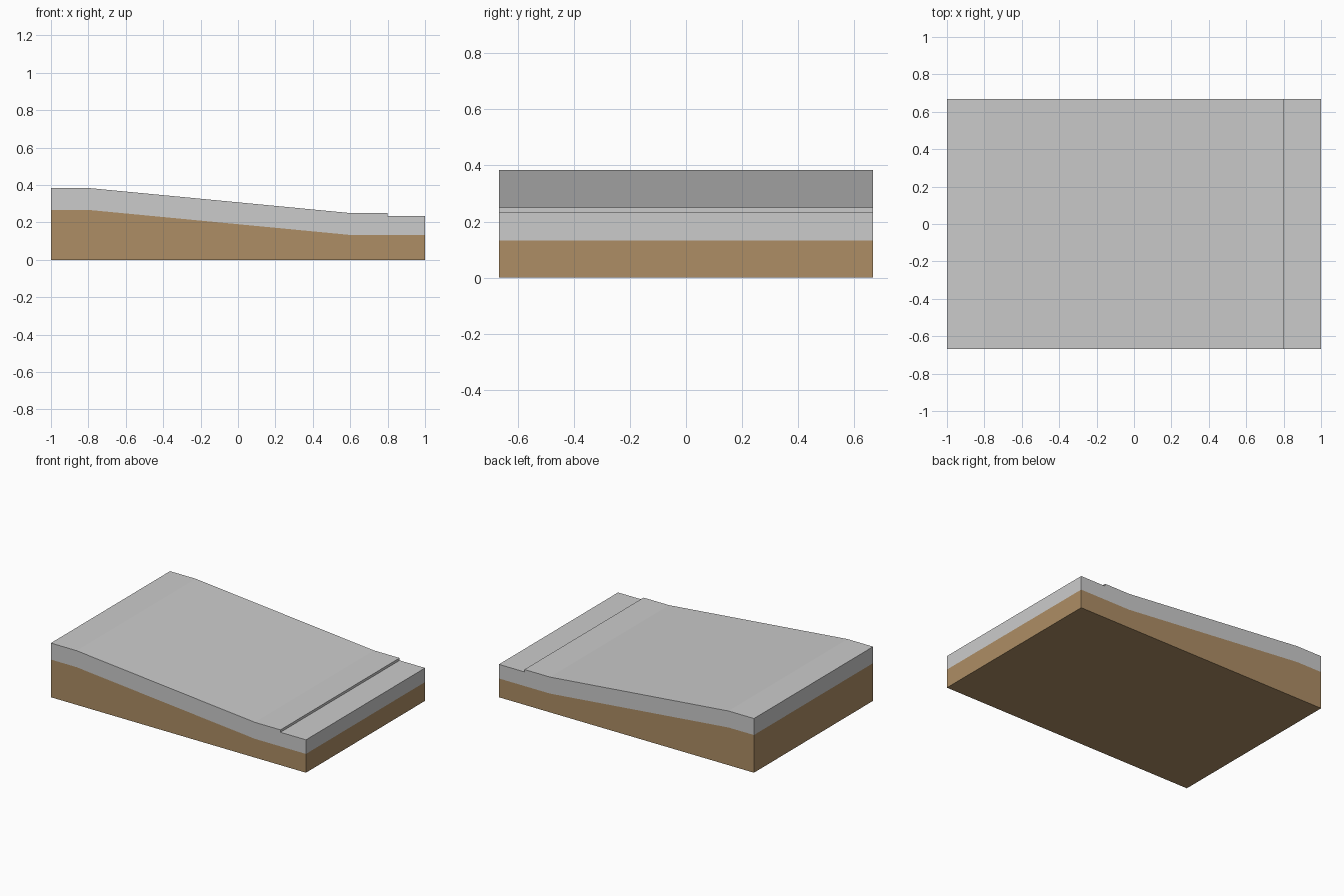
import bpy

if "Cube" in bpy.data.objects:
    bpy.data.objects.remove(bpy.data.objects["Cube"])

HALF_DEPTH = 0.667


def material(name, rgb):
    m = bpy.data.materials.new(name)
    m.diffuse_color = (*rgb, 1)
    m.use_nodes = True
    m.node_tree.nodes["Principled BSDF"].inputs["Base Color"].default_value = m.diffuse_color
    return m


def slab(name, lower, upper, mat):
    """Extrude the band between two side-view lines across the full depth."""
    outline = lower + upper[::-1]
    n = len(outline)
    verts = [(x, y, z) for y in (-HALF_DEPTH, HALF_DEPTH) for x, z in outline]
    faces = [tuple(range(n)), tuple(range(2 * n - 1, n - 1, -1))]
    faces += [(i, i + n, (i + 1) % n + n, (i + 1) % n) for i in range(n)]
    mesh = bpy.data.meshes.new(name)
    mesh.from_pydata(verts, [], faces)
    mesh.materials.append(mat)
    ob = bpy.data.objects.new(name, mesh)
    bpy.context.collection.objects.link(ob)
    return ob


def slope(offset, end):
    """Ramp line: high shelf, incline, low shelf, raised by offset."""
    return [(-1, 0.267 + offset), (-0.8, 0.267 + offset),
            (0.6, 0.133 + offset), (end, 0.133 + offset)]


earth = material("earth brown", (0.42, 0.27, 0.13))
concrete = material("concrete grey", (0.6, 0.6, 0.6))

# Earth base, concrete bed and thin paving layer that stops short of the low end
slab("earth_base", [(-1, 0), (1, 0)], slope(0, 1), earth)
slab("concrete_bed", slope(0, 1), slope(0.1, 1), concrete)
slab("paving_layer", slope(0.1, 0.8), slope(0.117, 0.8), concrete)
